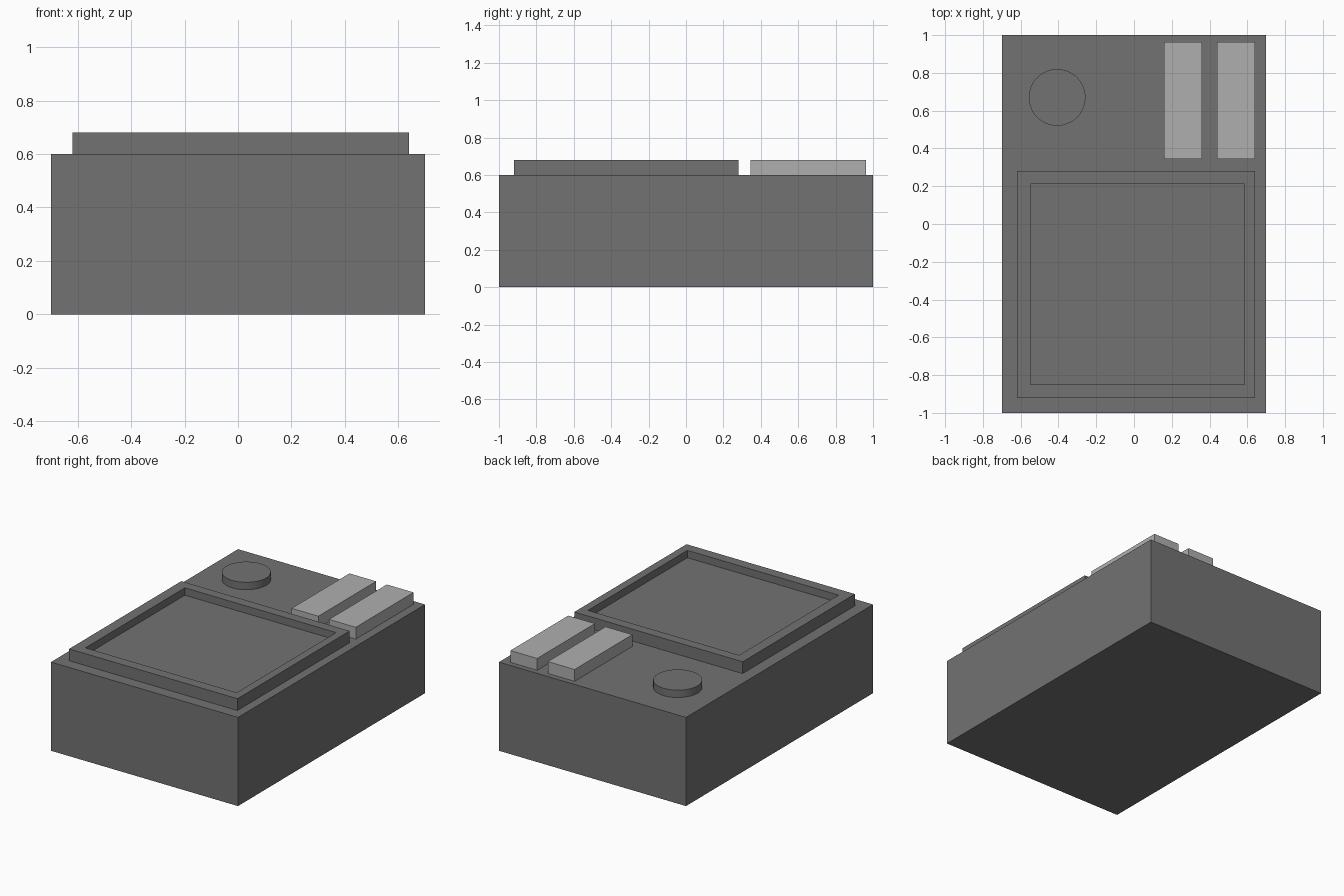
import bpy, bmesh
from mathutils import Vector

if "Cube" in bpy.data.objects:
    bpy.data.objects.remove(bpy.data.objects["Cube"])

dark = bpy.data.materials.new("dark_grey")
dark.diffuse_color = (0.17, 0.17, 0.17, 1)
dark.use_nodes = True
dark.node_tree.nodes["Principled BSDF"].inputs["Base Color"].default_value = dark.diffuse_color
light = bpy.data.materials.new("light_grey")
light.diffuse_color = (0.43, 0.43, 0.43, 1)
light.use_nodes = True
light.node_tree.nodes["Principled BSDF"].inputs["Base Color"].default_value = light.diffuse_color


def box_mesh(lo, hi):
    """bmesh box spanning two opposite corners"""
    bm = bmesh.new()
    bmesh.ops.create_cube(bm, size=1)
    lo, hi = Vector(lo), Vector(hi)
    for v in bm.verts:
        v.co = Vector([lo[i] + (v.co[i] + 0.5) * (hi[i] - lo[i]) for i in range(3)])
    return bm


def finish(bm, name, mat):
    mesh = bpy.data.meshes.new(name)
    bm.to_mesh(mesh)
    bm.free()
    mesh.materials.append(mat)
    obj = bpy.data.objects.new(name, mesh)
    bpy.context.collection.objects.link(obj)
    return obj


# Main housing
TOP = 0.6
finish(box_mesh((-0.7, -1, 0), (0.7, 1, TOP)), "housing", dark)

# Raised tray: inset the top face, fit it to the opening, then sink the floor
bm = box_mesh((-0.62, -0.92, TOP), (0.64, 0.28, 0.68))
bm.normal_update()
top = max(bm.faces, key=lambda f: f.calc_center_median().z)
bmesh.ops.inset_individual(bm, faces=[top], thickness=0.06)
mid = top.calc_center_median()
for v in top.verts:
    v.co.x = 0.585 if v.co.x > mid.x else -0.547
    v.co.y = 0.213 if v.co.y > mid.y else -0.85
floor = bmesh.ops.extrude_discrete_faces(bm, faces=[top])["faces"][0]
for v in floor.verts:
    v.co.z -= 0.05
finish(bm, "tray", dark)

# Two light bars at the back right
for i, x in enumerate((0.16, 0.44)):
    finish(box_mesh((x, 0.345, TOP), (x + 0.2, 0.963, 0.68)), f"bar_{i + 1}", light)

# Round button
bpy.ops.mesh.primitive_cylinder_add(vertices=64, radius=0.15, depth=0.05,
                                    location=(-0.407, 0.67, TOP + 0.025))
button = bpy.context.object
button.name = "button"
button.data.materials.append(dark)
bpy.ops.object.shade_smooth_by_angle()
